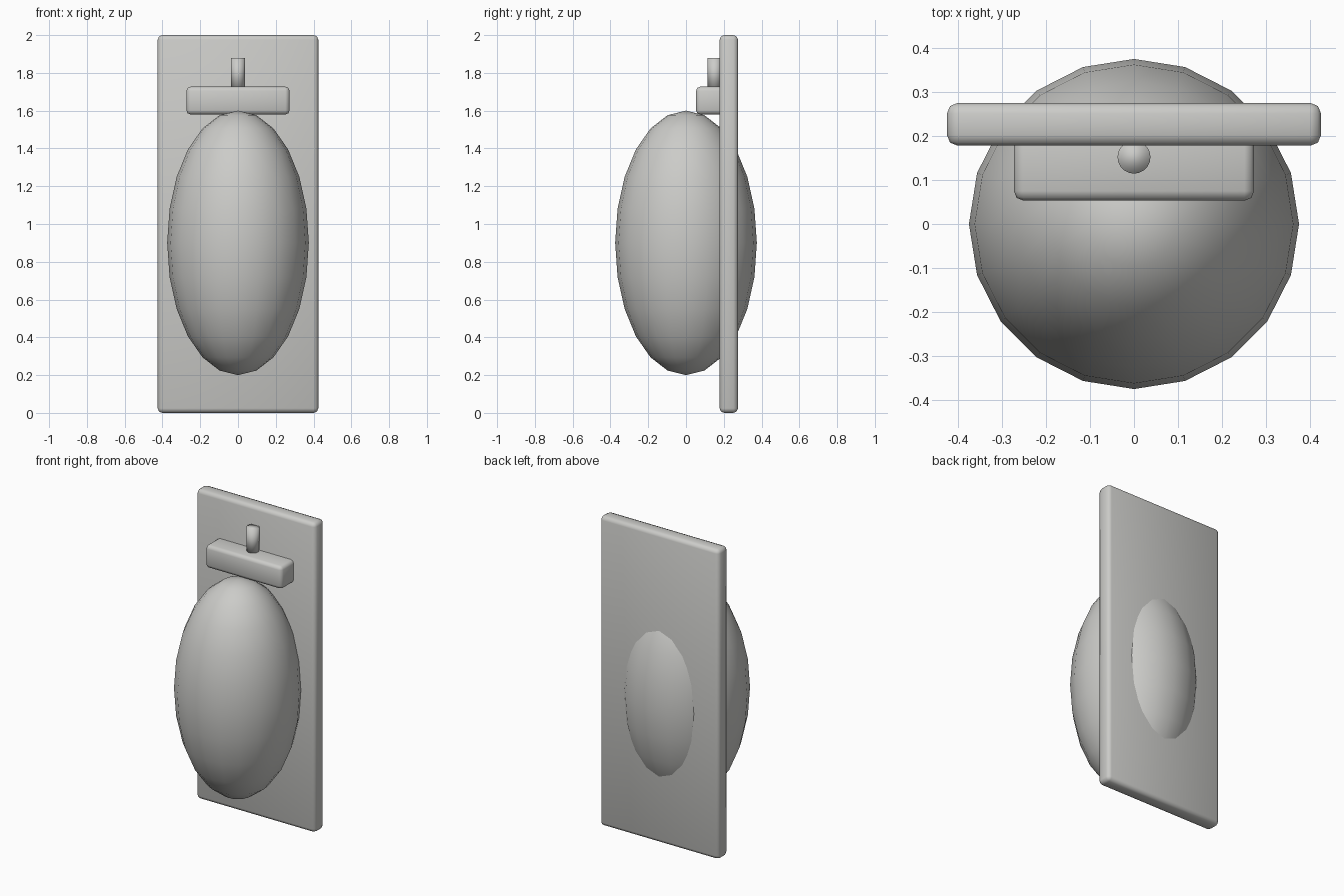
import bpy
import bmesh
from mathutils import Matrix, Vector

cube = bpy.data.objects.get("Cube")
if cube:
    bpy.data.objects.remove(cube, do_unlink=True)

# One warm grey for everything
GREY = (0.6, 0.6, 0.58, 1)
grey = bpy.data.materials.new("warm_grey")
grey.use_nodes = True
grey.diffuse_color = GREY
grey.node_tree.nodes["Principled BSDF"].inputs["Base Color"].default_value = GREY


def add_part(name, bm):
    """Turn a bmesh into a smooth-shaded object."""
    mesh = bpy.data.meshes.new(name)
    for face in bm.faces:
        face.smooth = True
    bm.to_mesh(mesh)
    bm.free()
    mesh.materials.append(grey)
    obj = bpy.data.objects.new(name, mesh)
    bpy.context.collection.objects.link(obj)
    return obj


def rounded_box(name, low, high, radius):
    low, high = Vector(low), Vector(high)
    bm = bmesh.new()
    place = Matrix.Translation((low + high) / 2) @ Matrix.Diagonal((high - low).to_4d())
    bmesh.ops.create_cube(bm, size=1, matrix=place)
    bmesh.ops.bevel(bm, geom=bm.edges[:], offset=radius, segments=2,
                    profile=0.5, affect='EDGES')
    return add_part(name, bm)


# Flat upright board and the clamp block mounted on it
rounded_box("back_board", (-0.425, 0.178, 0), (0.425, 0.275, 2), 0.024)
rounded_box("clamp_block", (-0.273, 0.053, 1.58), (0.273, 0.25, 1.727), 0.022)

# Tall egg-shaped body, passing through the board
bm = bmesh.new()
bmesh.ops.create_uvsphere(
    bm, u_segments=20, v_segments=12, radius=1,
    matrix=Matrix.Translation((0, 0, 0.9)) @ Matrix.Diagonal((0.375, 0.375, 0.7, 1)))
add_part("oval_body", bm)

# Short pin on top of the block
bm = bmesh.new()
bmesh.ops.create_cone(
    bm, cap_ends=True, segments=20, radius1=0.0375, radius2=0.0375, depth=0.17,
    matrix=Matrix.Translation((0, 0.152, 1.795)))
add_part("top_pin", bm)
